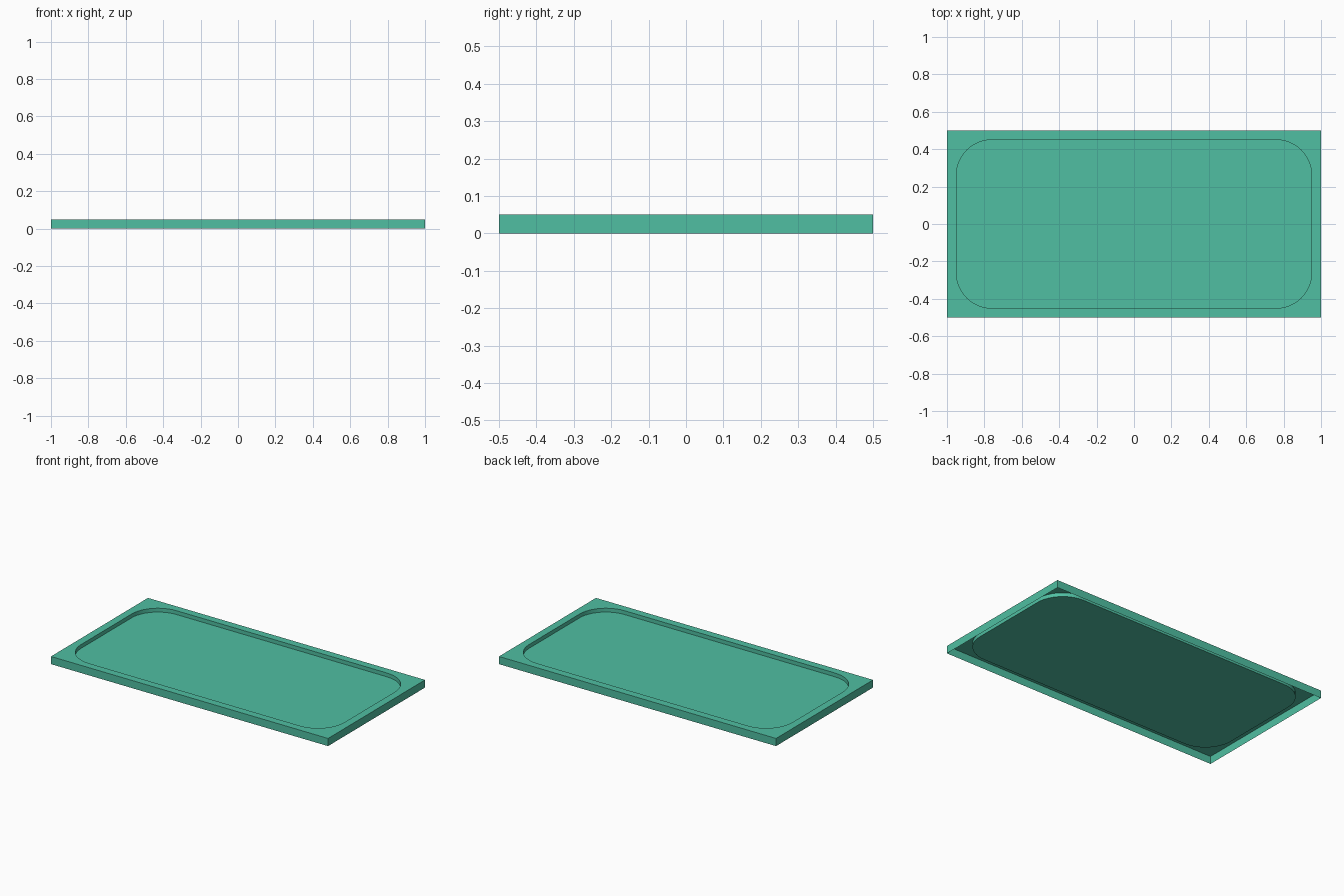
import bpy, bmesh
from math import sin, cos, pi

if "Cube" in bpy.data.objects:
    bpy.data.objects.remove(bpy.data.objects["Cube"])

HX, HY, H = 1.0, 0.5, 0.05      # outer half sizes and height
IX, IY = 0.95, 0.45             # recess half sizes
R, SEG = 0.19, 12               # recess corner radius and segments
FLOOR = 0.025                   # recess floor height

bm = bmesh.new()
signs = [(1, 1), (-1, 1), (-1, -1), (1, -1)]    # counter-clockwise corners


def corner_loop(z):
    return [bm.verts.new((sx * HX, sy * HY, z)) for sx, sy in signs]


def rounded_loop(z):
    arcs = []
    for i, (sx, sy) in enumerate(signs):
        cx, cy = sx * (IX - R), sy * (IY - R)
        angles = [(i + k / SEG) * pi / 2 for k in range(SEG + 1)]
        arcs.append([bm.verts.new((cx + R * cos(a), cy + R * sin(a), z)) for a in angles])
    return arcs


bottom, top = corner_loop(0), corner_loop(H)
rim, floor = rounded_loop(H), rounded_loop(FLOOR)

for i in range(4):
    j = (i + 1) % 4
    # outer wall, open underneath
    bm.faces.new((bottom[i], bottom[j], top[j], top[i]))
    # flat rim: corner fan and straight strip
    for k in range(SEG):
        bm.faces.new((top[i], rim[i][k + 1], rim[i][k]))
    bm.faces.new((top[i], top[j], rim[j][0], rim[i][-1]))

# recess wall and floor
upper, lower = sum(rim, []), sum(floor, [])
for k in range(len(upper)):
    n = (k + 1) % len(upper)
    bm.faces.new((upper[k], upper[n], lower[n], lower[k]))
bm.faces.new(lower)

mesh = bpy.data.meshes.new("shallow_tray")
bm.to_mesh(mesh)
bm.free()
tray = bpy.data.objects.new("shallow_tray", mesh)
bpy.context.collection.objects.link(tray)

# smooth recess corners, crisp edges elsewhere
bpy.context.view_layer.objects.active = tray
tray.select_set(True)
bpy.ops.object.shade_smooth_by_angle(angle=pi / 6)

mat = bpy.data.materials.new("tray_green")
mat.diffuse_color = (0.08, 0.52, 0.36, 1)
mat.use_nodes = True
mat.node_tree.nodes["Principled BSDF"].inputs["Base Color"].default_value = mat.diffuse_color
mesh.materials.append(mat)
